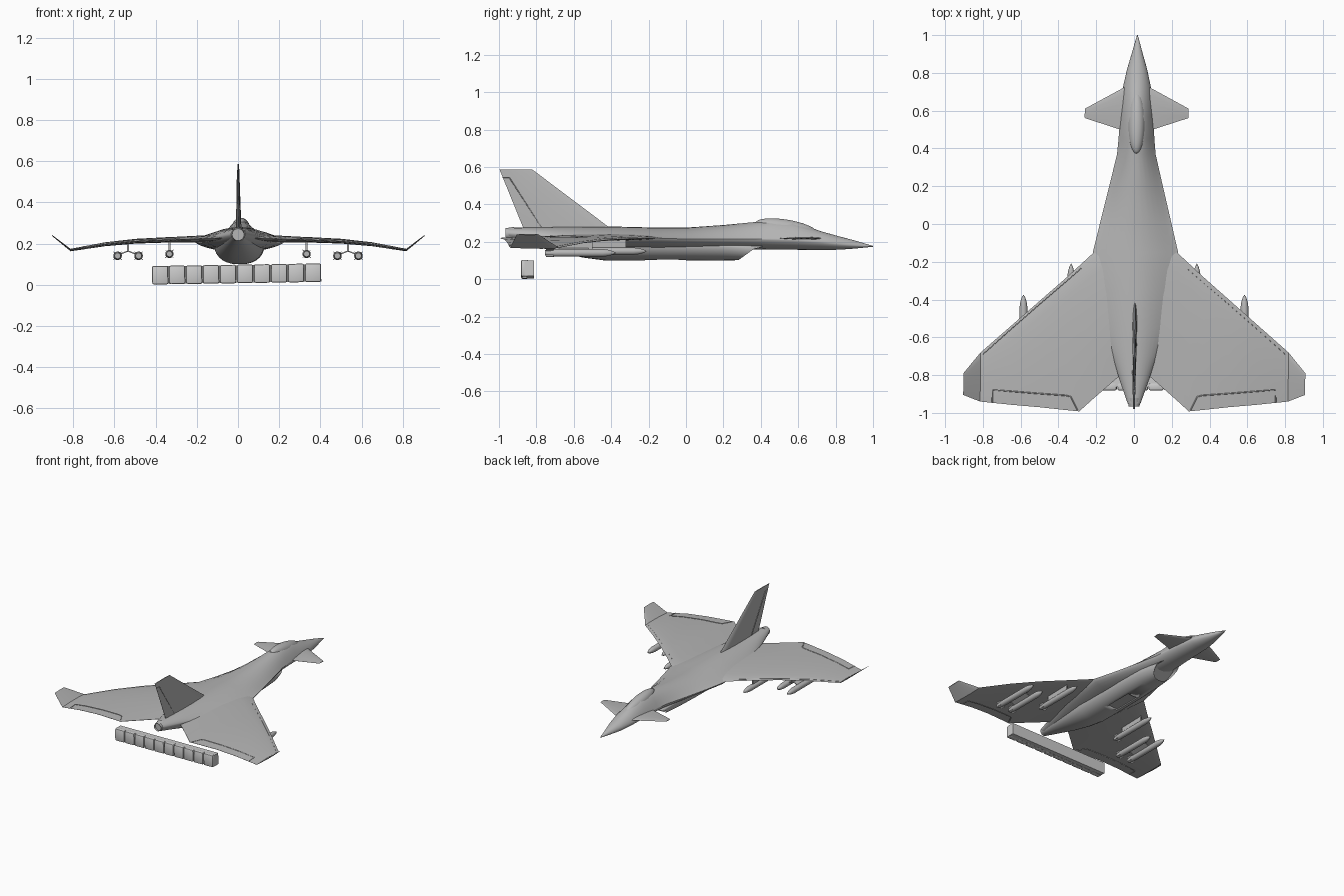
import bpy, bmesh, math
from mathutils import Vector, Matrix

if "Cube" in bpy.data.objects:
    bpy.data.objects.remove(bpy.data.objects["Cube"])

V = Vector
CHORD = [(0, 0), (.04, .45), (.15, .8), (.35, 1), (.6, .85), (.8, .5), (1, .06)]


def material(name, g):
    m = bpy.data.materials.new(name)
    m.diffuse_color = (g, g, g, 1)
    m.use_nodes = True
    m.node_tree.nodes["Principled BSDF"].inputs["Base Color"].default_value = m.diffuse_color
    return m


GREY, DARK = material("airframe_grey", .47), material("exhaust_dark", .2)


def finish(name, bm, skew=True, angle=30, mat=GREY):
    """Turn a bmesh into an object; the airframe drifts slightly to +x towards the nose."""
    bmesh.ops.recalc_face_normals(bm, faces=bm.faces[:])
    if skew:
        for v in bm.verts:
            v.co.x += .009 * (v.co.y + 1)
    me = bpy.data.meshes.new(name)
    bm.to_mesh(me)
    bm.free()
    me.shade_smooth()
    me.set_sharp_from_angle(angle=math.radians(angle))
    if mat:
        me.materials.append(mat)
    ob = bpy.data.objects.new(name, me)
    bpy.context.collection.objects.link(ob)
    return ob


def loft(rings):
    """Skin a list of closed rings and cap both ends."""
    bm = bmesh.new()
    vs = [[bm.verts.new(p) for p in r] for r in rings]
    n = len(vs[0])
    for a, b in zip(vs, vs[1:]):
        for i in range(n):
            bm.faces.new((a[i], a[(i + 1) % n], b[(i + 1) % n], b[i]))
    caps = [bm.faces.new(vs[0]), bm.faces.new(vs[-1][::-1])]
    return bm, caps


def airfoil(le, te, normal, t):
    up = [le.lerp(te, u) + normal * (h * t / 2) for u, h in CHORD]
    low = [le.lerp(te, u) - normal * (h * t / 2) for u, h in CHORD[1:]]
    return up + low[::-1]


def circle(y, r, x, z, n=14):
    return [V((x + r * math.cos(i * math.tau / n), y, z + r * math.sin(i * math.tau / n)))
            for i in range(n)]


def box(name, c, size, rot=None, bevel=0, mat=GREY):
    bm = bmesh.new()
    bmesh.ops.create_cube(bm, size=1, matrix=Matrix.Translation(c) @ (rot or Matrix())
                          @ Matrix.Diagonal((*size, 1)))
    if bevel:
        bmesh.ops.bevel(bm, geom=bm.edges[:], offset=bevel, segments=2, affect='EDGES', profile=.5)
    return finish(name, bm, False, mat=mat)


def seam(name, pts, r=.0035):
    """Thin raised panel line along a few points."""
    cu = bpy.data.curves.new(name, 'CURVE')
    cu.dimensions = '3D'
    cu.bevel_depth = r
    cu.bevel_resolution = 0
    cu.materials.append(GREY)
    sp = cu.splines.new('POLY')
    sp.points.add(len(pts) - 1)
    for p, q in zip(sp.points, pts):
        p.co = (*q, 1)
    bpy.context.collection.objects.link(bpy.data.objects.new(name, cu))


# fuselage: y, half width, edge z, top z, bottom z, top falloff
BODY = [(1.0, .002, .176, .178, .174, 1), (.9, .03, .181, .208, .164, 1), (.82, .053, .188, .229, .158, 1),
        (.72, .075, .2, .257, .157, 1.3), (.57, .087, .212, .312, .158, 2),
        (.45, .095, .216, .314, .16, 2.1), (.37, .102, .216, .306, .16, 2.1), (.2, .142, .214, .29, .16, 2.3),
        (0, .19, .215, .276, .16, 2.5), (-.15, .226, .22, .276, .16, 2.5), (-.35, .2, .222, .281, .16, 2.5),
        (-.55, .165, .225, .281, .165, 2.5), (-.7, .115, .23, .279, .175, 1.7),
        (-.82, .08, .236, .277, .195, 1.2), (-.95, .034, .245, .275, .213, 1)]
rings = []
for y, w, ze, zt, zb, k in BODY:
    ring = []
    for i in range(32):
        a = i * math.tau / 32
        c, s = math.cos(a), math.sin(a)
        z = ze + (zt - ze) * max(c, 0) ** k if c > 0 else ze - (ze - zb) * abs(c) ** 1.2
        ring.append(V((w * s, y, z)))
    rings.append(ring)
finish("fuselage", loft(rings)[0], angle=40)

# belly intake duct with a slanted mouth: y, half width, centre z, bottom z, slant
DUCT = [(.36, .085, .16, .102, .08), (.2, .105, .175, .1, .03), (0, .118, .185, .1, 0),
        (-.25, .122, .19, .1, 0), (-.43, .12, .192, .1, 0), (-.55, .108, .2, .116, 0),
        (-.7, .086, .213, .148, 0), (-.82, .062, .228, .18, 0), (-.95, .033, .245, .213, 0)]
rings = []
for y, w, zc, zb, sl in DUCT:
    h = zc - zb
    ring = []
    for i in range(28):
        a = i * math.tau / 28
        c, s = math.cos(a), math.sin(a)
        ring.append(V((w * math.copysign(abs(c) ** .85, c), y + sl * s,
                       zc + h * s * (1 if s < 0 else .4))))
    rings.append(ring)
bm, caps = loft(rings)
bmesh.ops.inset_region(bm, faces=[caps[0]], thickness=.008)
bmesh.ops.translate(bm, verts=caps[0].verts[:], vec=(0, -.06, 0))
duct = finish("belly_duct", bm)

# belly recess
cutter = box("recess_cutter", (.008, -.11, .09), (.085, .22, .045))
cutter.hide_render = True
cutter.hide_viewport = True
mod = duct.modifiers.new("recess", 'BOOLEAN')
mod.operation, mod.object = 'DIFFERENCE', cutter

# exhaust nozzle with dark inside
bm, caps = loft([circle(y, r, 0, .244, 20) for y, r in [(-.92, .036), (-.965, .029)]])
bmesh.ops.inset_region(bm, faces=[caps[1]], thickness=.006)
bmesh.ops.translate(bm, verts=caps[1].verts[:], vec=(0, .03, 0))
caps[1].material_index = 1
finish("nozzle", bm).data.materials.append(DARK)

# canopy
bm = bmesh.new()
bmesh.ops.create_uvsphere(bm, u_segments=24, v_segments=16, radius=1,
                          matrix=Matrix.Translation((0, .535, .273)) @ Matrix.Rotation(-.16, 4, 'X')
                          @ Matrix.Diagonal((.045, .168, .046, 1)))
finish("canopy", bm)

# wings: x, leading y, trailing y, z, thickness
WING = [(.03, -.05, -.78, .226, .04), (.085, -.08, -.81, .226, .038), (.225, -.155, -.933, .222, .031),
        (.29, -.215, -.992, .22, .028), (.36, -.28, -.985, .218, .026), (.5, -.403, -.97, .212, .023),
        (.65, -.535, -.957, .197, .019), (.815, -.68, -.94, .169, .012), (.905, -.79, -.905, .24, .005)]


def wing_surface(x, y, side):
    for a, b in zip(WING, WING[1:]):
        if a[0] <= x <= b[0]:
            f = (x - a[0]) / (b[0] - a[0])
            le, te, z, t = [p + (q - p) * f for p, q in zip(a[1:], b[1:])]
    u = min(max((y - le) / (te - le), 0), 1)
    for (u0, h0), (u1, h1) in zip(CHORD, CHORD[1:]):
        if u0 <= u <= u1:
            h = h0 + (h1 - h0) * (u - u0) / (u1 - u0)
    return z + side * h * t / 2


for sx, tag in ((1, "right"), (-1, "left")):
    finish(tag + "_wing", loft([airfoil(V((sx * x, le, z)), V((sx * x, te, z)), V((0, 0, 1)), t)
                                for x, le, te, z, t in WING])[0], angle=25)
    # canard
    finish(tag + "_canard", loft([airfoil(V((sx * x, le, z)), V((sx * x, te, z)), V((0, 0, 1)), t)
                                  for x, le, te, z, t in [(.04, .738, .485, .218, .016),
                                                          (.272, .612, .56, .222, .005),
                                                          (.275, .608, .565, .222, .004)]])[0])
    # elevon outline, upper and lower, and leading edge flap line
    for side in (1, -1):
        path = [(.75, -.945), (.75, -.878), (.65, -.886), (.5, -.898), (.36, -.908), (.335, -.915), (.3, -.985)]
        seam(tag + "_elevon_line", [(sx * x, y, wing_surface(x, y, side)) for x, y in path])
    flap = [(.28, -.235), (.36, -.305), (.5, -.425), (.65, -.556), (.8, -.69)]
    seam(tag + "_flap_line", [(sx * x, y, wing_surface(x, y, 1)) for x, y in flap], .002)

    # missiles: x, nose y, length, z, radius
    for x, y0, ln, z, r in [(.333, -.21, .39, .15, .02), (.483, -.4, .35, .141, .021),
                            (.585, -.375, .38, .141, .021)]:
        prof = [(0, .06), (.04, .45), (.1, .8), (.18, 1), (.85, 1), (1, .7)]
        finish("missile", loft([circle(y0 - ln * u, r * k, sx * x, z) for u, k in prof])[0], False)
        for i in range(2):
            box("missile_fins", (sx * x, y0 - ln * .93, z), (.056, .04, .003),
                Matrix.Rotation(math.pi / 4 + i * math.pi / 2, 4, 'Y'))
    # inner pylon, outer pylon and its forked rack
    box("inner_pylon", (sx * .333, -.42, .188), (.008, .2, .055))
    box("outer_pylon", (sx * .534, -.6, .186), (.009, .2, .05))
    for d in (-1, 1):
        box("rack_arm", (sx * .534 + d * .025, -.6, .154), (.056, .16, .006),
            Matrix.Rotation(d * .4, 4, 'Y'))

# tail fin and rudder hinge line
FIN = [(.262, -.39, -.865, .026), (.575, -.806, -.992, .009), (.588, -.825, -.998, .006)]
finish("tail_fin", loft([airfoil(V((0, le, z)), V((0, te, z)), V((1, 0, 0)), t)
                         for z, le, te, t in FIN])[0])
for s in (1, -1):
    seam("rudder_line", [(s * .007, -.775, .28), (s * .0025, -.945, .545), (s * .001, -.98, .545)], .003)

# bar under the tail, with a row of rounded blocks on its rear face
tilt = Matrix.Rotation(-.014, 4, 'Y')
box("block_row_bar", (-.006, -.838, .053), (.82, .05, .084), tilt, mat=None)
for i in range(10):
    x = -.378 + i * .0825
    box("block", (x, -.862, .047 + i * .0013), (.078, .038, .09), tilt, bevel=.008, mat=None)
